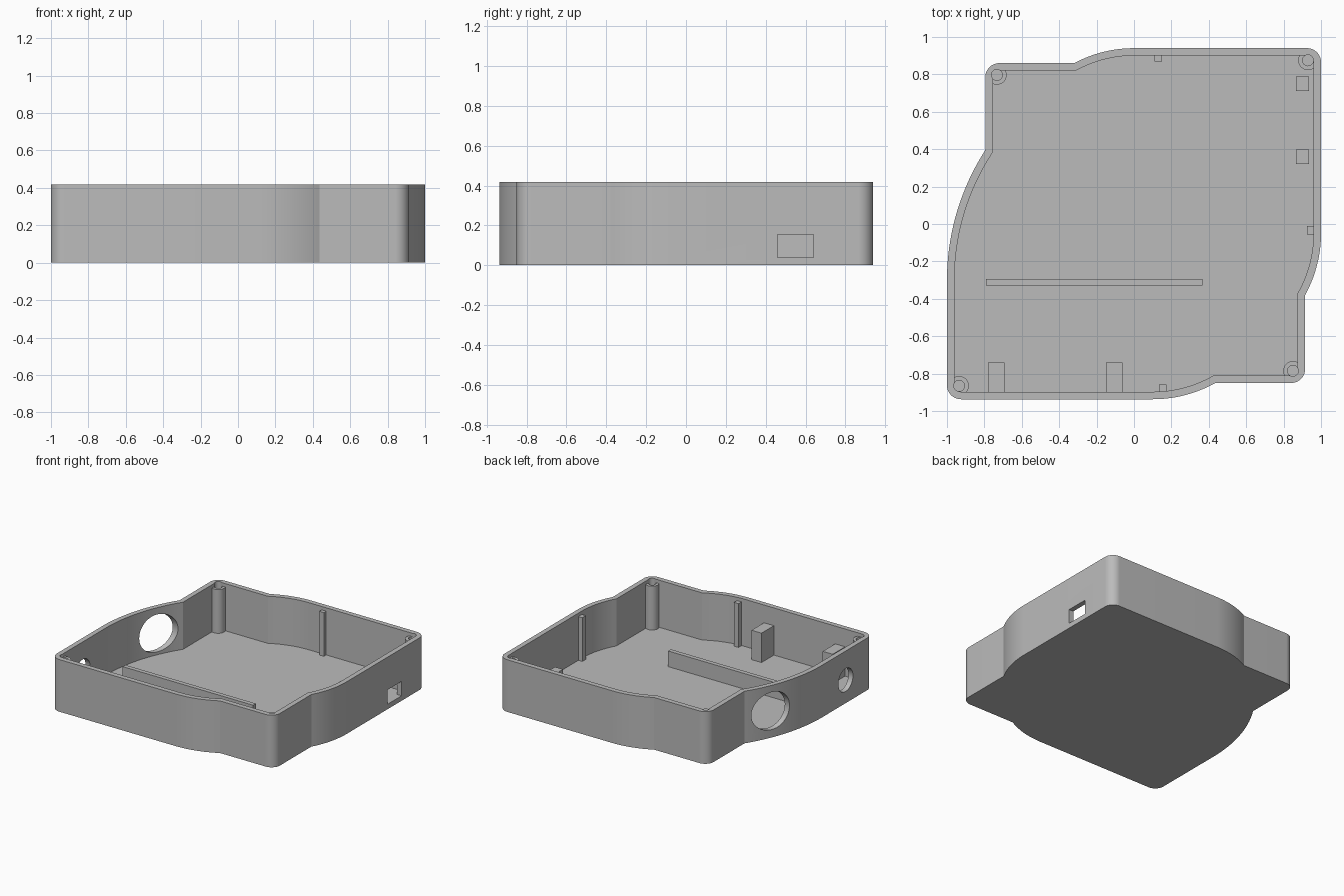
import bpy, bmesh, math
from mathutils import Vector, Matrix

cube = bpy.data.objects.get("Cube")
if cube:
    bpy.data.objects.remove(cube, do_unlink=True)

HEIGHT, FLOOR, WALL, INNER_TOP = 0.417, 0.04, 0.04, 0.39
SEGS = 20

grey = bpy.data.materials.new("light grey plastic")
grey.use_nodes = True
COLOR = (0.5, 0.5, 0.5, 1)
grey.diffuse_color = COLOR
grey.node_tree.nodes["Principled BSDF"].inputs["Base Color"].default_value = COLOR


def finish(name, bm):
    bmesh.ops.recalc_face_normals(bm, faces=bm.faces)
    mesh = bpy.data.meshes.new(name)
    bm.to_mesh(mesh)
    bm.free()
    mesh.materials.append(grey)
    obj = bpy.data.objects.new(name, mesh)
    bpy.context.collection.objects.link(obj)
    return obj


def activate(obj):
    bpy.ops.object.select_all(action='DESELECT')
    obj.select_set(True)
    bpy.context.view_layer.objects.active = obj


def smooth(obj):
    activate(obj)
    bpy.ops.object.shade_smooth_by_angle(angle=math.radians(25))


def box(name, x0, x1, y0, y1, z0, z1):
    bm = bmesh.new()
    bmesh.ops.create_cube(bm, size=1)
    bmesh.ops.scale(bm, vec=(x1 - x0, y1 - y0, z1 - z0), verts=bm.verts)
    bmesh.ops.translate(bm, vec=((x0 + x1) / 2, (y0 + y1) / 2, (z0 + z1) / 2), verts=bm.verts)
    return finish(name, bm)


def cylinder(bm, center, radius, depth, axis='Z'):
    turn = Matrix.Rotation(math.pi / 2, 4, 'Y') if axis == 'X' else Matrix()
    bmesh.ops.create_cone(bm, cap_ends=True, segments=48, radius1=radius, radius2=radius,
                          depth=depth, matrix=Matrix.Translation(center) @ turn)


def cylinder_cutter(name, center, radius, depth, axis='Z'):
    bm = bmesh.new()
    cylinder(bm, center, radius, depth, axis)
    return finish(name, bm)


def cut(obj, cutter):
    activate(obj)
    mod = obj.modifiers.new("cut", 'BOOLEAN')
    mod.operation, mod.solver, mod.object = 'DIFFERENCE', 'EXACT', cutter
    bpy.ops.object.modifier_apply(modifier=mod.name)
    bpy.data.objects.remove(cutter, do_unlink=True)


# Outline pieces, walked counter-clockwise
def arc(cx, cy, r, start, end):
    angles = [start + (end - start) * i / SEGS for i in range(SEGS + 1)]
    return [Vector((cx + r * math.cos(a), cy + r * math.sin(a))) for a in angles]


def corner(x, y, quadrant, r=0.075):
    cx, cy = x - math.copysign(r, x), y - math.copysign(r, y)
    return arc(cx, cy, r, quadrant * math.pi / 2, (quadrant + 1) * math.pi / 2)


def bulge(x, y, length, drop, quarter, leading):
    """Arc tangent to a side at (x, y), falling away by drop over length."""
    r = (length ** 2 + drop ** 2) / (2 * drop)
    a = quarter * math.pi / 2
    sweep = math.asin(length / r)
    cx, cy = x - r * math.cos(a), y - r * math.sin(a)
    return arc(cx, cy, r, a - sweep, a) if leading else arc(cx, cy, r, a, a + sweep)


outline = (corner(-1, -0.937, 2) + bulge(0.1, -0.937, 0.335, 0.087, 3, False)
           + corner(0.915, -0.85, 3) + bulge(1, -0.05, 0.33, 0.085, 0, True)
           + corner(1, 0.94, 0) + bulge(0, 0.94, 0.32, 0.08, 1, False)
           + corner(-0.795, 0.86, 1) + bulge(-1, -0.3, 0.695, 0.205, 2, True))


def inset(points, t):
    result = []
    for i, p in enumerate(points):
        d0 = (p - points[i - 1]).normalized()
        d1 = (points[(i + 1) % len(points)] - p).normalized()
        n0, n1 = Vector((-d0.y, d0.x)), Vector((-d1.y, d1.x))
        result.append(p + (n0 + n1) * t / (1 + n0.dot(n1)))
    return result


# Open tray: underside, outer wall, rim, inner wall, floor
bm = bmesh.new()
inner = inset(outline, WALL)
rings = [[bm.verts.new((p.x, p.y, z)) for p in pts]
         for pts, z in ((outline, 0), (outline, HEIGHT), (inner, HEIGHT), (inner, FLOOR))]
n = len(outline)
for low, high in zip(rings, rings[1:]):
    for i in range(n):
        j = (i + 1) % n
        bm.faces.new((low[i], low[j], high[j], high[i]))
bm.faces.new(rings[0][::-1])
bm.faces.new(rings[3])
tray = finish("case_tray", bm)

# Wall openings
cut(tray, cylinder_cutter("large_hole_cutter", (-0.9, 0.2, 0.213), 0.15, 0.5, 'X'))
cut(tray, cylinder_cutter("small_hole_cutter", (-1, -0.59, 0.185), 0.092, 0.3, 'X'))
cut(tray, box("port_cutter", 0.94, 1.1, 0.46, 0.64, FLOOR, 0.155))

# Hollow screw posts in the corners
POST_R, BORE_R, BORE_DEPTH = 0.052, 0.029, 0.15
posts = {"back_right": (-0.733, 0.797), "back_left": (0.93, 0.875),
         "front_left": (0.85, -0.785), "front_right": (-0.935, -0.865)}
for name, (x, y) in posts.items():
    bottom = FLOOR - 0.01
    cut(tray, cylinder_cutter("bore_cutter", (x, y, INNER_TOP), BORE_R, 2 * BORE_DEPTH))
    bm = bmesh.new()
    cylinder(bm, (x, y, (INNER_TOP + bottom) / 2), POST_R, INNER_TOP - bottom)
    top = max(bm.faces, key=lambda f: f.calc_center_median().z)
    bmesh.ops.inset_region(bm, faces=[top], thickness=POST_R - BORE_R)
    hole = bmesh.ops.extrude_discrete_faces(bm, faces=[top])["faces"][0]
    bmesh.ops.translate(bm, vec=(0, 0, -BORE_DEPTH), verts=hole.verts)
    smooth(finish(name + "_screw_post", bm))
smooth(tray)

# Lid alignment ribs on the walls
box("back_rib", 0.11, 0.15, 0.87, 0.92, FLOOR - 0.01, INNER_TOP)
box("left_rib", 0.925, 0.98, -0.055, -0.01, FLOOR - 0.01, INNER_TOP)
box("front_rib", 0.135, 0.175, -0.91, -0.857, FLOOR - 0.01, INNER_TOP)

# Supports beside the port, front blocks and the divider
for name, y in (("rear", 0.71), ("front", 0.32)):
    box(name + "_port_support", 0.865, 0.935, y, y + 0.078, FLOOR - 0.01, 0.12)
for name, x in (("right", -0.78), ("middle", -0.15)):
    box(name + "_front_block", x, x + 0.088, -0.91, -0.74, FLOOR - 0.01, 0.275)
box("divider_bar", -0.79, 0.365, -0.33, -0.295, FLOOR - 0.01, 0.165)
